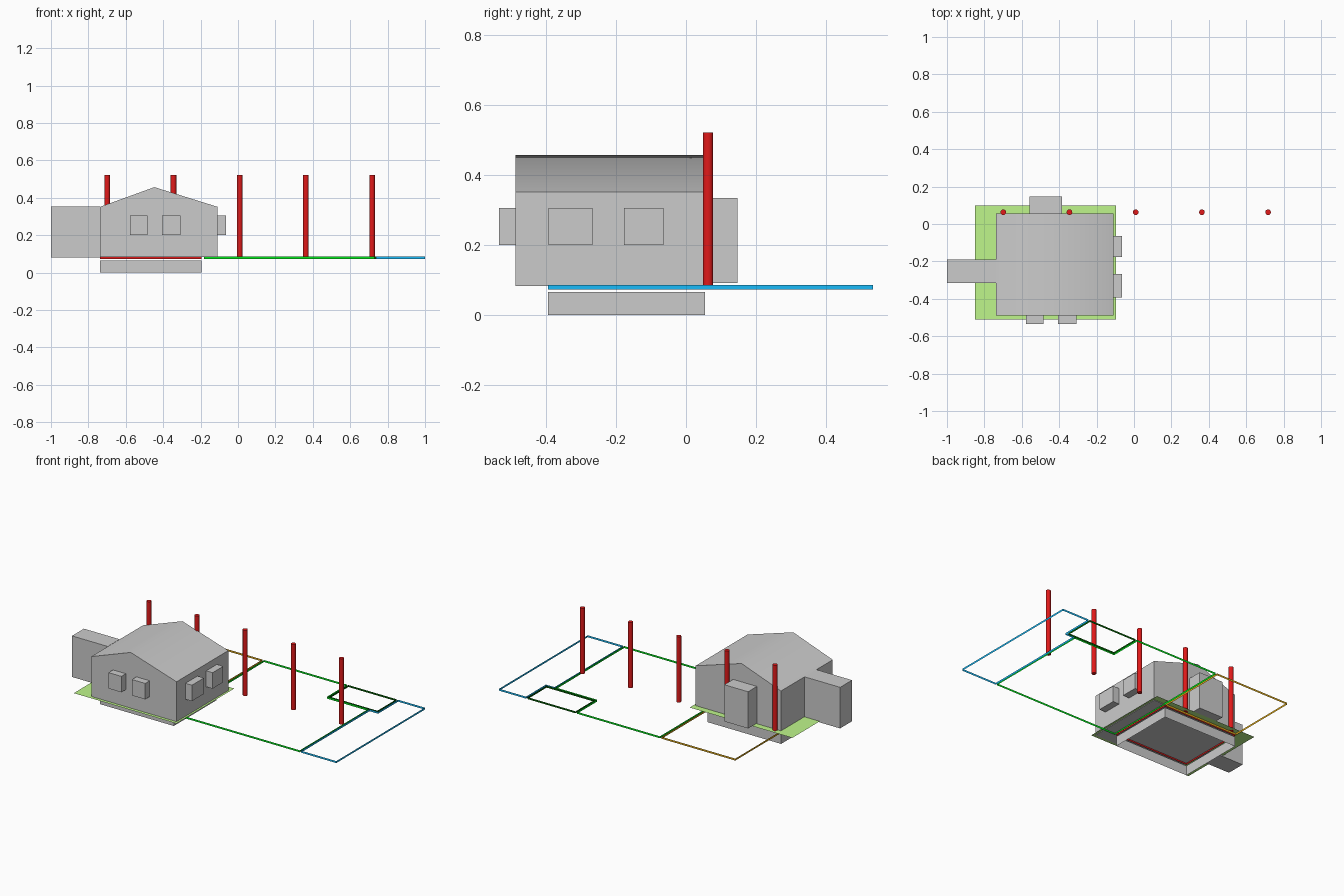
import bpy, bmesh, math

if "Cube" in bpy.data.objects:
    bpy.data.objects.remove(bpy.data.objects["Cube"])


def material(name, rgb):
    m = bpy.data.materials.new(name)
    m.diffuse_color = (*rgb, 1)
    m.use_nodes = True
    m.node_tree.nodes["Principled BSDF"].inputs["Base Color"].default_value = m.diffuse_color
    return m


RED = material("red", (0.75, 0.01, 0.01))
LAWN = material("lawn_green", (0.52, 0.92, 0.26))
GREEN = material("green", (0.0, 0.8, 0.01))
DARK_GREEN = material("dark_green", (0.0, 0.1, 0.0))
OCHRE = material("ochre", (0.7, 0.38, 0.01))
BLUE = material("blue", (0.01, 0.5, 0.95))


def finish(name, bm, mat=None):
    me = bpy.data.meshes.new(name)
    bm.to_mesh(me)
    bm.free()
    ob = bpy.data.objects.new(name, me)
    bpy.context.collection.objects.link(ob)
    if mat:
        me.materials.append(mat)
    return ob


def prism(name, profile, vec, mat=None, caps=True):
    """Extrude a closed outline along vec; without caps it is a thin wall."""
    bm = bmesh.new()
    a = [bm.verts.new(p) for p in profile]
    b = [bm.verts.new([c + d for c, d in zip(p, vec)]) for p in profile]
    n = len(a)
    for i in range(n):
        j = (i + 1) % n
        bm.faces.new((a[i], a[j], b[j], b[i]))
    if caps:
        bm.faces.new(a[::-1])
        bm.faces.new(b)
    bmesh.ops.recalc_face_normals(bm, faces=bm.faces)
    return finish(name, bm, mat)


def rect(x0, x1, y0, y1):
    return [(x0, y0), (x1, y0), (x1, y1), (x0, y1)]


def box(name, x0, x1, y0, y1, z0, z1):
    return prism(name, [(x, y, z0) for x, y in rect(x0, x1, y0, y1)], (0, 0, z1 - z0))


def wall_strip(name, outline, z0, z1, mat=None):
    return prism(name, [(x, y, z0) for x, y in outline], (0, 0, z1 - z0), mat, caps=False)


# House body with gable roof, softly shaded across the ridge
X0, X1, Y0, Y1 = -0.737, -0.11, -0.488, 0.055
gable = [(X0, 0.083), (X1, 0.083), (X1, 0.352), (-0.447, 0.457), (X0, 0.352)]
house = prism("house_body", [(x, Y0, z) for x, z in gable], (0, Y1 - Y0, 0))
house.data.shade_smooth()
house.data.set_sharp_from_angle(angle=math.radians(45))

# Side annex and rear porch
box("side_annex", -1.0, X0, -0.315, -0.19, 0.08, 0.353)
box("rear_porch", -0.56, -0.385, Y1, 0.148, 0.091, 0.335)

# Projecting window boxes, front and right
for i, (a, b) in enumerate([(-0.578, -0.483), (-0.405, -0.308)]):
    box(f"front_window_{i + 1}", a, b, -0.535, Y0, 0.2, 0.306)
for i, (a, b) in enumerate([(-0.394, -0.268), (-0.177, -0.065)]):
    box(f"right_window_{i + 1}", X1, -0.063, a, b, 0.2, 0.306)

# Flat lawn sheet under the house
bm = bmesh.new()
bm.faces.new([bm.verts.new((x, y, 0.087)) for x, y in rect(-0.85, -0.096, -0.51, 0.098)])
finish("lawn", bm, LAWN)

# Open foundation wall
B, T = -0.395, 0.535
plot = rect(-0.737, -0.195, B, 0.054)
wall_strip("foundation_wall", plot, 0, 0.065)

# Coloured plot borders: thin upright strips
borders = {
    "house_plot_border": (plot, RED),
    "rear_plot_border": (rect(-0.737, -0.195, 0.062, T), OCHRE),
    "garden_border": ([(-0.183, B), (0.731, B), (0.731, 0.325), (0.427, 0.325),
                       (0.427, T), (-0.183, T)], GREEN),
    "corner_plot_border": (rect(0.437, 0.79, 0.335, T), DARK_GREEN),
    "side_plot_border": ([(0.739, B), (0.999, B), (0.999, T), (0.802, T),
                          (0.802, 0.325), (0.739, 0.325)], BLUE),
}
for name, (outline, mat) in borders.items():
    wall_strip(name, outline, 0.073, 0.086, mat)

# Row of round posts
for i in range(5):
    bm = bmesh.new()
    bmesh.ops.create_cone(bm, cap_ends=True, segments=24, radius1=0.015,
                          radius2=0.015, depth=0.436)
    bmesh.ops.translate(bm, verts=bm.verts, vec=(-0.699 + 0.354 * i, 0.063, 0.304))
    post = finish(f"post_{i + 1}", bm, RED)
    post.data.shade_smooth()
    post.data.set_sharp_from_angle(angle=math.radians(40))
